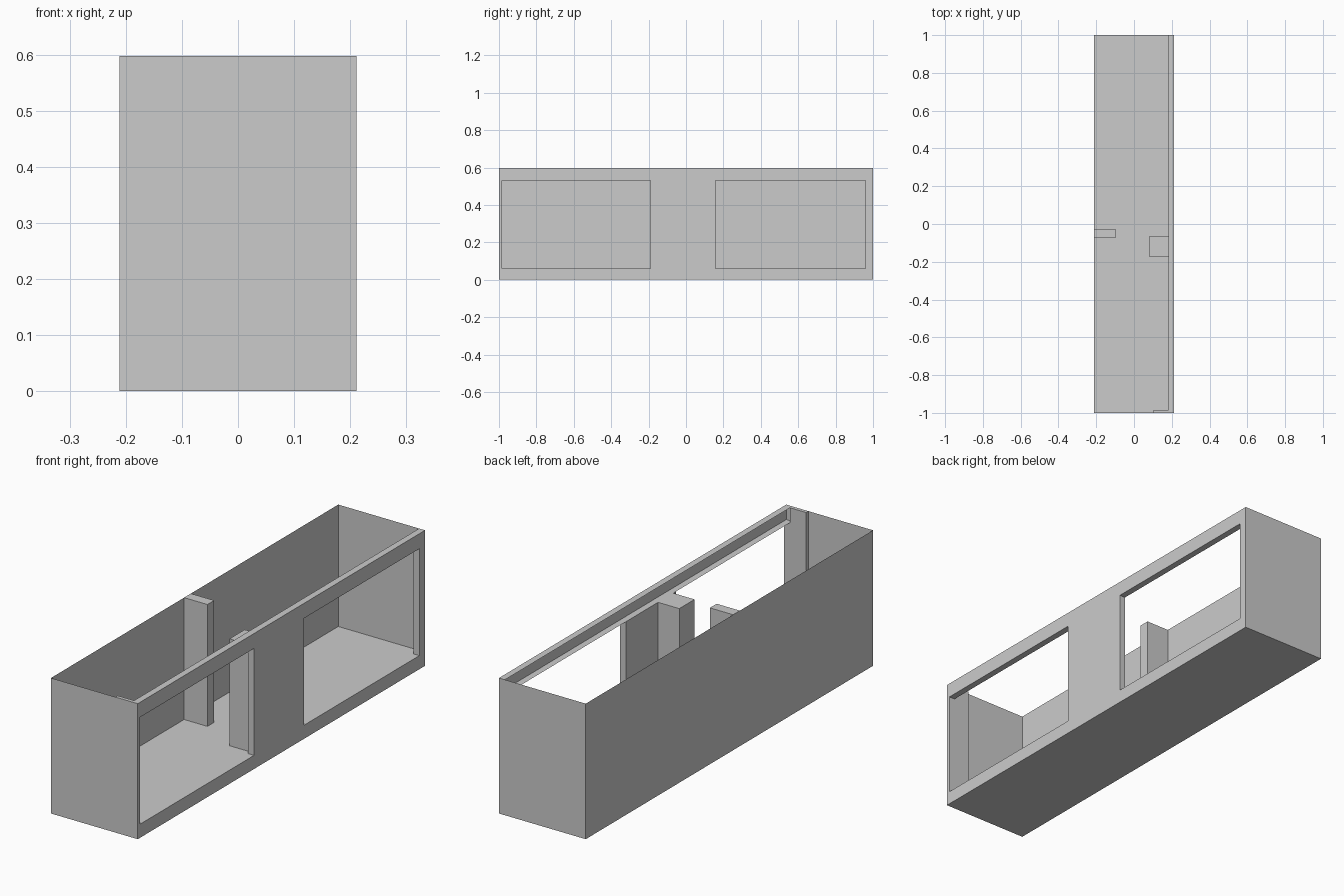
import bpy, bmesh

if "Cube" in bpy.data.objects:
    bpy.data.objects.remove(bpy.data.objects["Cube"])

X, Y, H = 0.2115, 1.0, 0.597      # half width, half length, height
XI = 0.1825                       # inner side of the window wall
FLOOR, HEAD = 0.06, 0.531         # floor/sill level and window head level


def add_mesh(name, bm):
    mesh = bpy.data.meshes.new(name)
    bm.to_mesh(mesh)
    bm.free()
    obj = bpy.data.objects.new(name, mesh)
    bpy.context.collection.objects.link(obj)
    return obj


def box(name, x, y, z):
    bm = bmesh.new()
    bmesh.ops.create_cube(bm, size=1)
    for v in bm.verts:
        for i, (lo, hi) in enumerate((x, y, z)):
            v.co[i] = hi if v.co[i] > 0 else lo
    return add_mesh(name, bm)


def sweep(name, points, to_start, to_end):
    """Open profile joined to its copy, giving a thin sheet."""
    bm = bmesh.new()
    a = [bm.verts.new(to_start(p)) for p in points]
    b = [bm.verts.new(to_end(p)) for p in points]
    for i in range(len(points) - 1):
        bm.faces.new((a[i], a[i + 1], b[i + 1], b[i]))
    return add_mesh(name, bm)


# Floor slab
box("floor_slab", (-X, X), (-Y, Y), (0, FLOOR))

# Thin back and end walls: U-shaped in plan
sweep("thin_walls", [(X, -Y), (-X, -Y), (-X, Y), (X, Y)],
      lambda p: (p[0], p[1], FLOOR), lambda p: (p[0], p[1], H))

# Channel-shaped beam above the windows, open towards the inside
sweep("window_head_beam", [(XI, H), (X, H), (X, HEAD), (XI, HEAD)],
      lambda p: (p[0], -Y, p[1]), lambda p: (p[0], Y, p[1]))

# Uprights of the window wall
box("centre_pier", (XI, X), (-0.19, 0.157), (FLOOR, HEAD))
box("back_jamb", (XI, X), (0.96, Y), (FLOOR, HEAD))
box("front_jamb", (XI, X), (-Y, -0.984), (FLOOR, HEAD))
box("front_jamb_panel", (0.103, XI), (-Y, -0.984), (FLOOR, H))

# Interior columns
box("wall_column", (-X, -0.098), (-0.073, -0.026), (FLOOR, H))
box("pier_column", (0.079, XI), (-0.172, -0.066), (FLOOR, HEAD))
